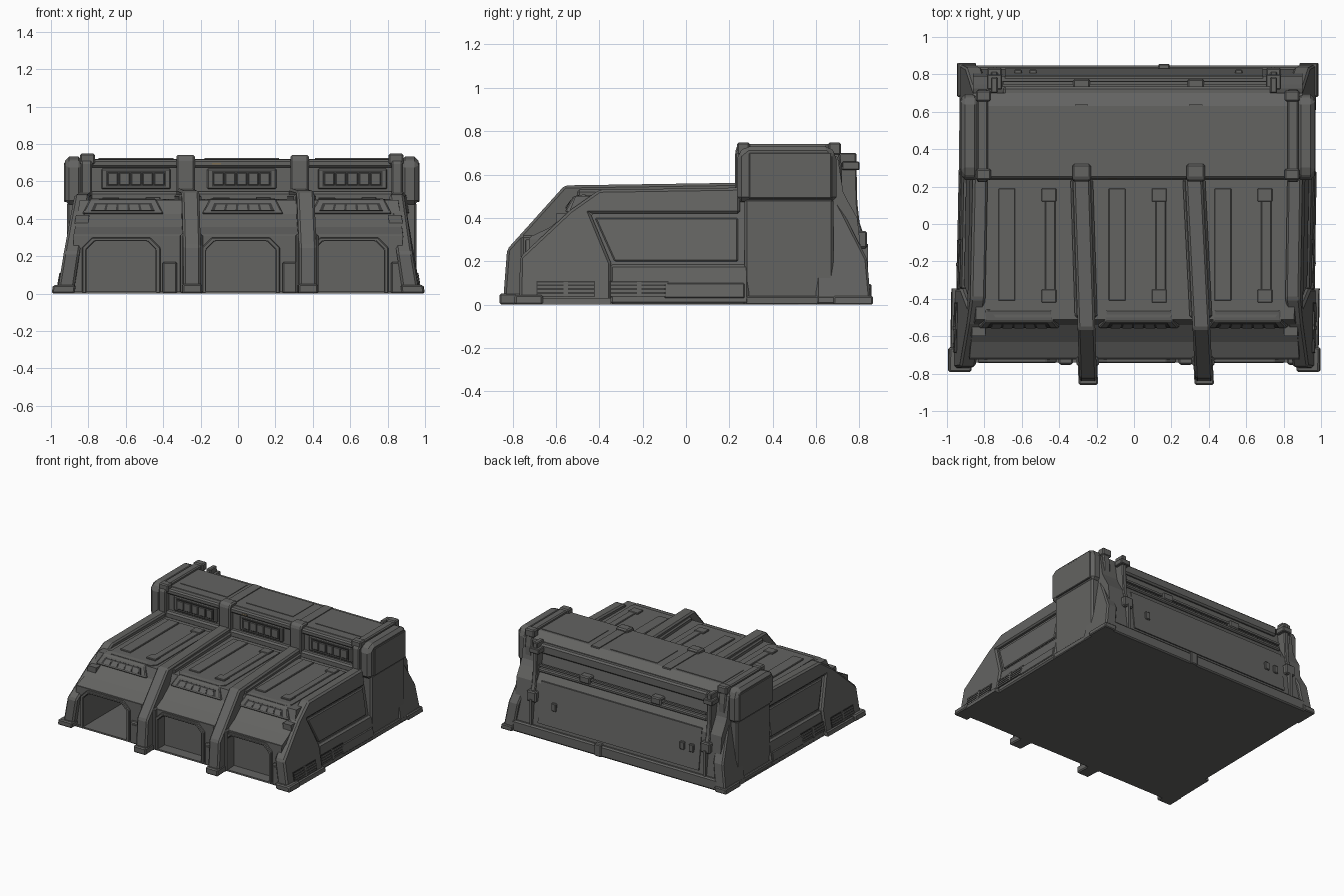
import bpy, bmesh
from mathutils import Vector

cube = bpy.data.objects.get("Cube")
if cube:
    bpy.data.objects.remove(cube, do_unlink=True)


def material(name, rgb):
    m = bpy.data.materials.new(name)
    m.use_nodes = True
    m.diffuse_color = (*rgb, 1)
    bsdf = m.node_tree.nodes["Principled BSDF"]
    bsdf.inputs["Base Color"].default_value = (*rgb, 1)
    bsdf.inputs["Roughness"].default_value = 0.8
    return m


HULL = material("hull grey", (0.125, 0.125, 0.12))
DARK = material("recess dark grey", (0.04, 0.04, 0.039))
AMBER = material("worn amber", (0.2, 0.15, 0.08))


def prism(name, pts, a, b, axis="x", mat=HULL, warp=None, bevel=0.0):
    """Extrude a 2D outline from a to b along an axis, then optionally warp it."""
    place = {"x": lambda p, t: (t, p[0], p[1]),
             "y": lambda p, t: (p[0], t, p[1]),
             "z": lambda p, t: (p[0], p[1], t)}[axis]
    bm = bmesh.new()
    ends = [[bm.verts.new(place(p, t)) for p in pts] for t in (a, b)]
    bm.faces.new(ends[0])
    bm.faces.new(ends[1][::-1])
    n = len(pts)
    for i in range(n):
        j = (i + 1) % n
        bm.faces.new((ends[0][i], ends[0][j], ends[1][j], ends[1][i]))
    if warp:
        for v in bm.verts:
            v.co = Vector(warp(*v.co))
    bmesh.ops.recalc_face_normals(bm, faces=bm.faces)
    mesh = bpy.data.meshes.new(name)
    bm.to_mesh(mesh)
    bm.free()
    mesh.materials.append(mat)
    ob = bpy.data.objects.new(name, mesh)
    bpy.context.collection.objects.link(ob)
    if bevel:
        mod = ob.modifiers.new("Bevel", "BEVEL")
        mod.width, mod.segments, mod.limit_method = bevel, 1, "ANGLE"
    return ob


def box(name, x, y, z, mat=HULL, warp=None, bevel=0.0):
    rect = [(y[0], z[0]), (y[1], z[0]), (y[1], z[1]), (y[0], z[1])]
    return prism(name, rect, x[0], x[1], "x", mat, warp, bevel)


def taper(x, y, z):
    """Lean the side walls inwards with height and shift the rear slightly to +x."""
    offset = 0.02 * min(1, max(0, (y + 0.8) / 1.1))
    return x * (1 - 0.17 * z) + offset, y, z


def shift(x, y, z):
    return x + 0.02, y, z


# Ground slab and upper hall with a stepped, sloping front
prism("base_slab", [(-.95, -.74), (.95, -.74), (.97, .84), (-.93, .84)], 0, .012, "z")
hall = [(-.725, .3), (-.715, .315), (-.63, .355), (-.54, .425), (-.51, .5), (.3, .5), (.3, .3)]
prism("hall_roof", hall, -.93, .93, warp=taper)

# Front bays: wall with door notch, frame, side hatch, window hood, roof plates
ribs = [(-.28, .032), (.32, .05)]
bays = [(-.88, -.25, -.625, -.57, 0), (-.25, .37, .015, .02, -.655), (.37, .88, .595, .585, -.655)]
for x0, x1, d, c, back in bays:
    def arch(h, top, cut):
        return [(d - h, 0), (d - h, top - cut), (d - h + cut, top),
                (d + h - cut, top), (d + h, top - cut), (d + h, 0)]
    inner, outer = arch(.185, .28, .045), arch(.21, .3, .055)
    prism("bay_wall", [(x0, 0), *inner, (x1, 0), (x1, .31), (x0, .31)], -.725, back, "y")
    box("bay_core", (x0, x1), (back, .3), (0, .31))
    prism("door_frame", inner + outer[::-1], -.742, -.67, "y", bevel=.005)
    box("side_hatch", (d + .222, d + .3), (-.75, -.6), (0, .17), bevel=.008)
    box("side_hatch_panel", (d + .236, d + .286), (-.755, -.74), (.02, .15))

    def flare(x, y, z):
        return d + .01 + (x - d) * (1 - 2.4 * (z - .43)), y, z
    hood = [(-.555, .425), (-.555, .44), (-.52, .5), (-.46, .51), (-.44, .425)]
    prism("window_hood", hood, d - .215, d + .215, warp=flare, bevel=.006)
    slot = [(-.556, .443), (-.532, .484), (-.52, .48), (-.54, .44)]
    prism("hood_slot", slot, d - .175, d + .175, mat=DARK, warp=flare)
    for i in range(5):
        x = d - .13 + i * .065
        bar = [(p[0] - .003, p[1] * .75 + .115) for p in slot]
        prism("hood_bar", bar, x - .026, x + .026, warp=flare)
    # Raised roof plates
    prism("roof_plate", [(c - .2, .2), (c - .2, -.46), (c - .17, -.5), (c + .17, -.5),
                         (c + .2, -.46), (c + .2, .2)], .49, .506, "z")
    box("roof_strip_left", (c - .155, c - .065), (-.41, .19), (.5, .515), bevel=.004)
    box("roof_strip_right", (c + .095, c + .15), (-.42, .19), (.5, .513), bevel=.004)
    box("roof_strip_head", (c + .075, c + .155), (.12, .19), (.5, .517), bevel=.004)
    box("roof_strip_foot", (c + .075, c + .155), (-.42, -.35), (.5, .517), bevel=.004)

# Two arched ribs between the bays
arc = [(-.84, 0), (-.84, .06), (-.825, .255), (-.56, .55), (.25, .562),
       (.25, .4), (-.48, .4), (-.62, .2), (-.62, 0)]
for c, k in ribs:
    def lean(x, y, z):
        return x + k * (.25 - y), y, z
    prism("bay_rib", arc, c - .047, c + .047, warp=lean, bevel=.012)
    box("rib_foot", (c - .052, c + .052), (-.86, -.7), (0, .052), warp=lean, bevel=.008)
    box("rib_shoulder", (c - .06, c + .06), (-.5, .24), (.45, .53), warp=lean, bevel=.01)
    box("rib_skirt", (c - .06, c + .06), (-.76, -.6), (0, .32), warp=lean, bevel=.01)

# Sides, mirrored: end ribs, wall panels, vents, rear legs, tower ends
for s in (-1, 1):
    def side(x, y, z):
        return taper(s * x, y, z)

    def end(x, y, z):
        return s * x + .02, y, z

    def mirror(x, y, z):
        return s * x, y, z
    edge = [(-.77, 0), (-.765, .22), (-.535, .435), (-.4, .53), (.25, .54), (.25, .42),
            (-.44, .42), (-.345, .19), (-.345, 0)]
    prism("end_rib", edge, .88, .968, warp=side, bevel=.012)
    box("corner_foot", (.875, .997), (-.79, -.66), (0, .045), warp=side, bevel=.008)
    box("corner_sill", (.9, .985), (-.7, -.345), (0, .03), warp=side)
    box("side_wall", (.86, .937), (-.6, .3), (0, .42), warp=side)
    box("side_plinth", (.86, .957), (-.35, .29), (0, .185), warp=side, bevel=.012)
    box("side_plinth_cap", (.86, .963), (-.1, .27), (.03, .1), warp=side, bevel=.005)
    panel = [(-.33, .2), (-.42, .4), (.24, .4), (.24, .2)]
    prism("side_panel", panel, .86, .95, warp=side, bevel=.006)
    for y0, x in ((-.69, .969), (-.35, .958)):
        box("side_vent", (x - .02, x + .003), (y0, y0 + .27), (.036, .11), DARK, side)
        for i in range(4):
            z = .04 + i * .018
            box("vent_slat", (x - .02, x + .007), (y0 + .005, y0 + .265), (z, z + .009), warp=side)
        box("vent_divider", (x - .02, x + .009), (y0 + .125, y0 + .145), (.036, .11), warp=side)
    # Rear corner
    rear = [(.6, 0), (.6, .48), (.7, .475), (.835, .21), (.85, .04), (.85, 0)]
    prism("rear_leg", rear, .865, .955, warp=side, bevel=.01)
    box("rear_foot", (.87, .968), (.68, .862), (0, .04), warp=side, bevel=.006)
    box("tower_post", (.8, .935), (.27, .68), (0, .49), warp=end, bevel=.012)
    box("post_sill", (.85, .95), (.26, .7), (0, .04), warp=end, bevel=.006)
    ring = [(.225, .47), (.225, .7), (.265, .74), (.67, .74), (.71, .7), (.72, .62), (.72, .47)]
    prism("tower_end_frame", ring, .8, .86, warp=end, bevel=.008)
    cap = [(.235, .475), (.235, .695), (.28, .732), (.66, .732), (.695, .69), (.695, .475)]
    prism("tower_end_block", cap, .85, .945, warp=end, bevel=.022)
    box("end_block_plate", (.9, .95), (.29, .67), (.49, .7), warp=end, bevel=.004)
    for y0 in (.235, .655):
        box("tower_clip", (.785, .865), (y0, y0 + .06), (.69, .748), warp=end, bevel=.008)
    # Rear wall pipes beside the panel
    post = [(.7, .7), (.785, .7), (.79, .47), (.8, .38), (.83, .29), (.7, .29)]
    prism("rear_post", post, .728, .765, warp=mirror, bevel=.006)
    box("rear_post_bracket", (.705, .785), (.72, .8), (.62, .66), warp=mirror, bevel=.005)
    box("rear_post_base", (.705, .785), (.74, .835), (.26, .34), warp=mirror, bevel=.008)
    box("rear_post_conduit", (.735, .755), (.76, .84), (.05, .28), warp=mirror)

# Rear tower with sloped back wall
tower = [(.27, 0), (.27, .68), (.29, .72), (.63, .72), (.7, .68), (.725, .52), (.745, .48),
         (.79, .4), (.825, .09), (.825, 0)]
prism("tower_body", tower, -.88, .88, warp=shift)
box("tower_front_eave", (-.82, .82), (.243, .3), (.675, .716), warp=shift, bevel=.01)
box("tower_front_ledge", (-.82, .82), (.235, .3), (.49, .545), warp=shift, bevel=.012)
box("eave_mark", (-.14, -.09), (.241, .26), (.69, .697), AMBER)

# Tower window bands and roof panels
for c in (-.545, .02, .612):
    box("window_frame", (c - .185, c + .185), (.255, .29), (.558, .668), bevel=.006)
    box("window_recess", (c - .16, c + .16), (.25, .28), (.572, .655), DARK)
    for i in range(5):
        x = c - .124 + i * .062
        box("window_pane", (x - .027, x + .027), (.246, .28), (.58, .647), bevel=.004)
    box("tower_roof_panel", (c - .2, c + .2), (.36, .61), (.71, .724))

# Tower clamps and roof strips
for c in (-.28, .33):
    clamp = [(.228, .49), (.228, .72), (.245, .742), (.32, .742), (.32, .7), (.28, .49)]
    prism("tower_clamp", clamp, c - .05, c + .05, bevel=.01)
    box("roof_band", (c - .035, c + .035), (.3, .64), (.71, .726))
    box("rear_clip", (c - .045, c + .045), (.7, .775), (.49, .545), bevel=.008)

# Rear wall ledge, pipe, panel and base band
box("rear_eave", (-.72, .72), (.68, .735), (.6, .675), warp=shift, bevel=.012)
box("rear_ledge", (-.73, .73), (.7, .765), (.47, .5), warp=shift, bevel=.008)
box("rear_shadow_gap", (-.72, .72), (.7, .752), (.455, .47), DARK, shift)
box("rear_pipe", (-.72, .72), (.745, .762), (.515, .53), warp=shift)
lower = [(.77, .42), (.79, .42), (.832, .11), (.77, .11)]
prism("rear_panel", lower, -.69, .69)
box("rear_base_band", (-.89, .89), (.78, .848), (0, .085), warp=shift, bevel=.01)
box("rear_base_clip", (.13, .19), (.8, .856), (0, .095), bevel=.006)
for x in (-.62, -.54, .56):
    box("rear_fitting", (x - .02, x + .02), (.78, .825), (.23, .29), bevel=.005)
